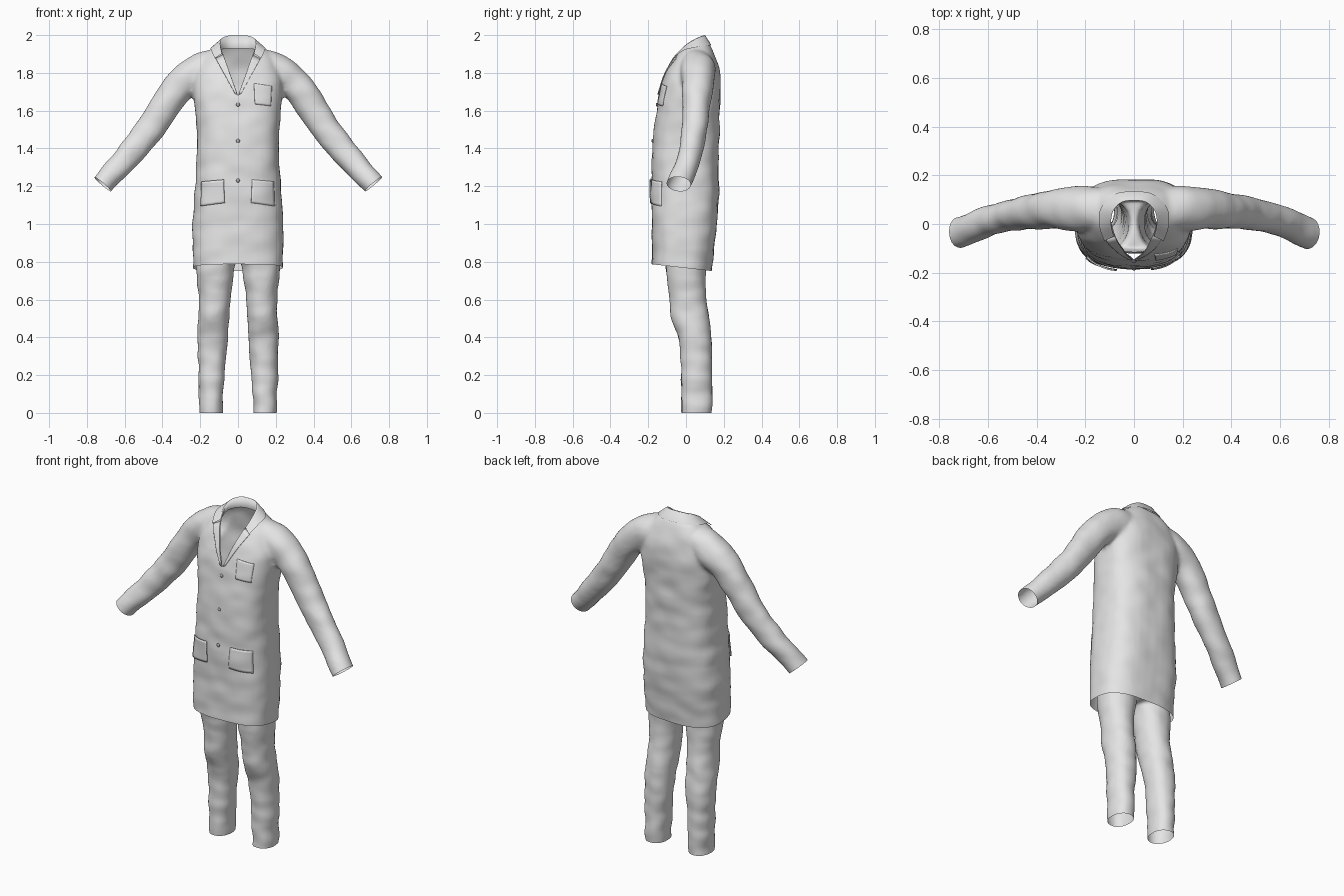
import bpy, bmesh, math
from mathutils import Vector, noise
from mathutils.bvhtree import BVHTree

if "Cube" in bpy.data.objects:
    bpy.data.objects.remove(bpy.data.objects["Cube"])


def material(name, v):
    m = bpy.data.materials.new(name)
    m.diffuse_color = (v, v, v, 1)
    m.use_nodes = True
    m.node_tree.nodes["Principled BSDF"].inputs["Base Color"].default_value = m.diffuse_color
    return m


CLOTH = material("light grey cloth", 0.78)
BUTTON = material("button grey", 0.45)


def add_object(name, bm, mat):
    me = bpy.data.meshes.new(name)
    bm.to_mesh(me)
    bm.free()
    me.materials.append(mat)
    for p in me.polygons:
        p.use_smooth = True
    ob = bpy.data.objects.new(name, me)
    bpy.context.collection.objects.link(ob)
    return ob


def spline(rows, n=6):
    """Catmull-Rom resampling of rows of numbers."""
    out = []
    for i in range(len(rows) - 1):
        p = [rows[max(0, min(len(rows) - 1, i + k))] for k in (-1, 0, 1, 2)]
        for s in range(n):
            t = s / n
            out.append([0.5 * (2 * b + (c - a) * t + (2 * a - 5 * b + 4 * c - d) * t * t
                        + (3 * b - a - 3 * c + d) * t ** 3) for a, b, c, d in zip(*p)])
    return out + [list(rows[-1])]


def loft(bm, rings):
    """Closed tube through rings of points, capped at both ends."""
    vs = [[bm.verts.new(p) for p in r] for r in rings]
    n = len(vs[0])
    for a, b in zip(vs, vs[1:]):
        for i in range(n):
            bm.faces.new((a[i], a[(i + 1) % n], b[(i + 1) % n], b[i]))
    bm.faces.new(vs[0][::-1])
    bm.faces.new(vs[-1])


def oval(n, e):
    """Unit superellipse points."""
    f = lambda v: math.copysign(abs(v) ** (2 / e), v)
    return [(f(math.cos(2 * math.pi * i / n)), f(math.sin(2 * math.pi * i / n))) for i in range(n)]


def upright(bm, rows, e):
    """Loft of level sections: z, x min, x max, y front, y back."""
    loft(bm, [[((a + b) / 2 + (b - a) / 2 * c, (f + k) / 2 + (k - f) / 2 * s, z)
               for c, s in oval(40, e)] for z, a, b, f, k in spline(rows)])


def fuse(bm, voxel, smooth):
    """Merge overlapping closed tubes into one soft skin."""
    bmesh.ops.recalc_face_normals(bm, faces=bm.faces)
    ob = add_object("blend helper", bm, CLOTH)
    r = ob.modifiers.new("merge", "REMESH")
    r.mode, r.voxel_size = 'VOXEL', voxel
    s = ob.modifiers.new("soften", "SMOOTH")
    s.factor, s.iterations = 0.5, smooth
    ev = ob.evaluated_get(bpy.context.evaluated_depsgraph_get())
    out = bmesh.new()
    out.from_mesh(ev.to_mesh())
    ev.to_mesh_clear()
    bpy.data.objects.remove(ob)
    return out


def cut(bm, co, no, keep_all=False, where=lambda f: True):
    """Slice with a plane, removing what lies on the normal side."""
    faces = [f for f in bm.faces if where(f.calc_center_median())]
    geom = faces + list({e for f in faces for e in f.edges}) + list({v for f in faces for v in f.verts})
    bmesh.ops.bisect_plane(bm, geom=geom, plane_co=co, plane_no=no, dist=1e-5,
                           clear_outer=not keep_all)


def wrinkle(bm, amp, freq):
    bm.normal_update()
    moves = [(v, v.normal * amp * noise.noise(Vector((v.co.x * freq, v.co.y * freq, v.co.z * freq * 1.4))))
             for v in bm.verts]
    for v, d in moves:
        v.co += d


# --- coat: torso plus two sleeves, fused ---
bm = bmesh.new()
torso = [(0.70, .236, -.178, .130), (0.80, .238, -.18, .142), (1.0, .240, -.18, .165),
         (1.2, .227, -.183, .174), (1.4, .217, -.178, .174), (1.55, .222, -.163, .177),
         (1.68, .236, -.143, .182), (1.78, .232, -.116, .18), (1.85, .205, -.082, .167),
         (1.90, .168, -.05, .15), (1.94, .122, -.015, .128), (1.965, .08, 0, .105)]
upright(bm, [(z, -w, w, f, k) for z, w, f, k in torso], 2.7)
# sleeve rows: centre x y z, half width across, half depth
sleeve = [(.10, .06, 1.85, .08, .085), (.20, .062, 1.805, .097, .095), (.318, .062, 1.721, .084, .082),
          (.476, .042, 1.488, .076, .066), (.591, .014, 1.350, .068, .062),
          (.715, -.036, 1.213, .058, .064), (.755, -.052, 1.168, .058, .064)]
path = spline(sleeve)
for side in (1, -1):
    rings = []
    for i, (x, y, z, w, d) in enumerate(path):
        a, b = path[max(0, i - 1)], path[min(len(path) - 1, i + 1)]
        t = Vector(b[:3]) - Vector(a[:3])
        t.normalize()
        up = Vector((-t.z, 0, t.x)).normalized()
        dep = t.cross(up)
        rings.append([(side * p.x, p.y, p.z) for p in
                      (Vector((x, y, z)) + up * w * c + dep * d * s for c, s in oval(28, 2.1))])
    loft(bm, rings)
coat = fuse(bm, 0.011, 5)
wrinkle(coat, 0.006, 9)
skin = BVHTree.FromBMesh(coat)

# hem and cuffs
cut(coat, (0, -.18, .787), (0, -.113, -1))
for s in (1, -1):
    cut(coat, (s * .717, -.036, 1.211), (s * .645, -.1, -.764), where=lambda c: c.x * s > 0.5)
# V opening and neck hole
for s in (1, -1):
    cut(coat, (0, 0, 1.68), (s, 0, -.36), True, lambda c: c.z > 1.6 and c.y < 0.06)
hole = []
for f in coat.faces:
    c = f.calc_center_median()
    vee = abs(c.x) < .36 * (c.z - 1.68) and c.y < .03
    neck = c.z > 1.85 and (c.x / .098) ** 2 + ((c.y - .03) / .08) ** 2 < 1
    if vee or neck:
        hole.append(f)
bmesh.ops.delete(coat, geom=hole, context='FACES')
add_object("coat", coat, CLOTH)

# --- trousers: hips plus two legs, fused and opened ---
bm = bmesh.new()
upright(bm, [(.80, -.20, .20, -.10, .095), (.88, -.205, .205, -.115, .115),
             (1.0, -.20, .20, -.12, .13), (1.2, -.18, .18, -.11, .125)], 2.5)
leg = [(-.05, .083, .202, -.025, .138), (.1, .077, .206, -.025, .138), (.3, .062, .213, -.028, .138),
       (.4, .053, .214, -.042, .134), (.5, .047, .209, -.078, .122), (.62, .040, .208, -.088, .105),
       (.75, .022, .222, -.106, .104), (.85, .008, .215, -.11, .105), (.95, .01, .20, -.10, .105)]
for s in (1, -1):
    upright(bm, [(z, min(s * a, s * b), max(s * a, s * b), f, k) for z, a, b, f, k in leg], 2.2)
legs = fuse(bm, 0.010, 3)
wrinkle(legs, 0.006, 10)
cut(legs, (0, 0, 0), (0, 0, -1))
cut(legs, (0, 0, 1.12), (0, 0, 1))
add_object("trousers", legs, CLOTH)

# --- collar: stand, fold and falling flap ---
fold = [(0, .096, 2.0), (.05, .089, 1.997), (.086, .052, 1.982), (.094, .0, 1.95), (.084, -.05, 1.902)]
base = [(0, .108, 1.93), (.055, .10, 1.928), (.094, .055, 1.922), (.098, .0, 1.905), (.078, -.058, 1.882)]
flap = [(0, .134, 1.948), (.08, .122, 1.945), (.138, .062, 1.937), (.142, -.01, 1.92), (.122, -.07, 1.878)]
lift = [(x * 1.06, y * 1.07, z - .003) for x, y, z in fold]
bm = bmesh.new()
strips = []
for row in (base, fold, lift, flap):
    full = [(-x, y, z) for x, y, z in row[:0:-1]] + row
    strips.append([bm.verts.new(p) for p in spline(full, 5)])
for a, b in zip(strips, strips[1:]):
    for i in range(len(a) - 1):
        bm.faces.new((a[i], a[i + 1], b[i + 1], b[i]))
bmesh.ops.recalc_face_normals(bm, faces=bm.faces)
add_object("collar", bm, CLOTH)


def front_y(x, z):
    hit = skin.ray_cast(Vector((x, -1, z)), Vector((0, 1, 0)))[0]
    return hit.y if hit else 0


def patch(name, corners, off, n=10):
    """Thin cloth piece laid on the coat front; corners are (x, z)."""
    bm = bmesh.new()
    a, b, c, d = [Vector(p) for p in corners]
    grid = []
    for j in range(n + 1):
        l, r = a.lerp(d, j / n), b.lerp(c, j / n)
        grid.append([])
        for i in range(n + 1):
            p = l.lerp(r, i / n)
            grid[-1].append(bm.verts.new((p.x, front_y(p.x, p.y) - off, p.y)))
    for j in range(n):
        for i in range(n):
            bm.faces.new((grid[j][i], grid[j][i + 1], grid[j + 1][i + 1], grid[j + 1][i]))
    ob = add_object(name, bm, CLOTH)
    m = ob.modifiers.new("thickness", "SOLIDIFY")
    m.thickness, m.offset = off, -1
    return ob


# --- pockets and lapels ---
patch("chest_pocket", [(.09, 1.635), (.175, 1.625), (.18, 1.73), (.085, 1.745)], .005)
for s, side in ((1, "left"), (-1, "right")):
    patch(side + "_hip_pocket", [(s * .07, 1.112), (s * .195, 1.095), (s * .19, 1.225), (s * .075, 1.235)], .006)
    patch(side + "_lapel", [(s * .003, 1.685), (s * .016, 1.69), (s * .118, 1.875), (s * .078, 1.895)], .004)

# --- buttons ---
for i, z in enumerate((1.632, 1.44, 1.23)):
    bm = bmesh.new()
    bmesh.ops.create_uvsphere(bm, u_segments=16, v_segments=10, radius=.01)
    for v in bm.verts:
        v.co = Vector((v.co.x, v.co.y * .5 + front_y(0, z) - .003, v.co.z + z))
    add_object("button_%d" % (i + 1), bm, BUTTON)
